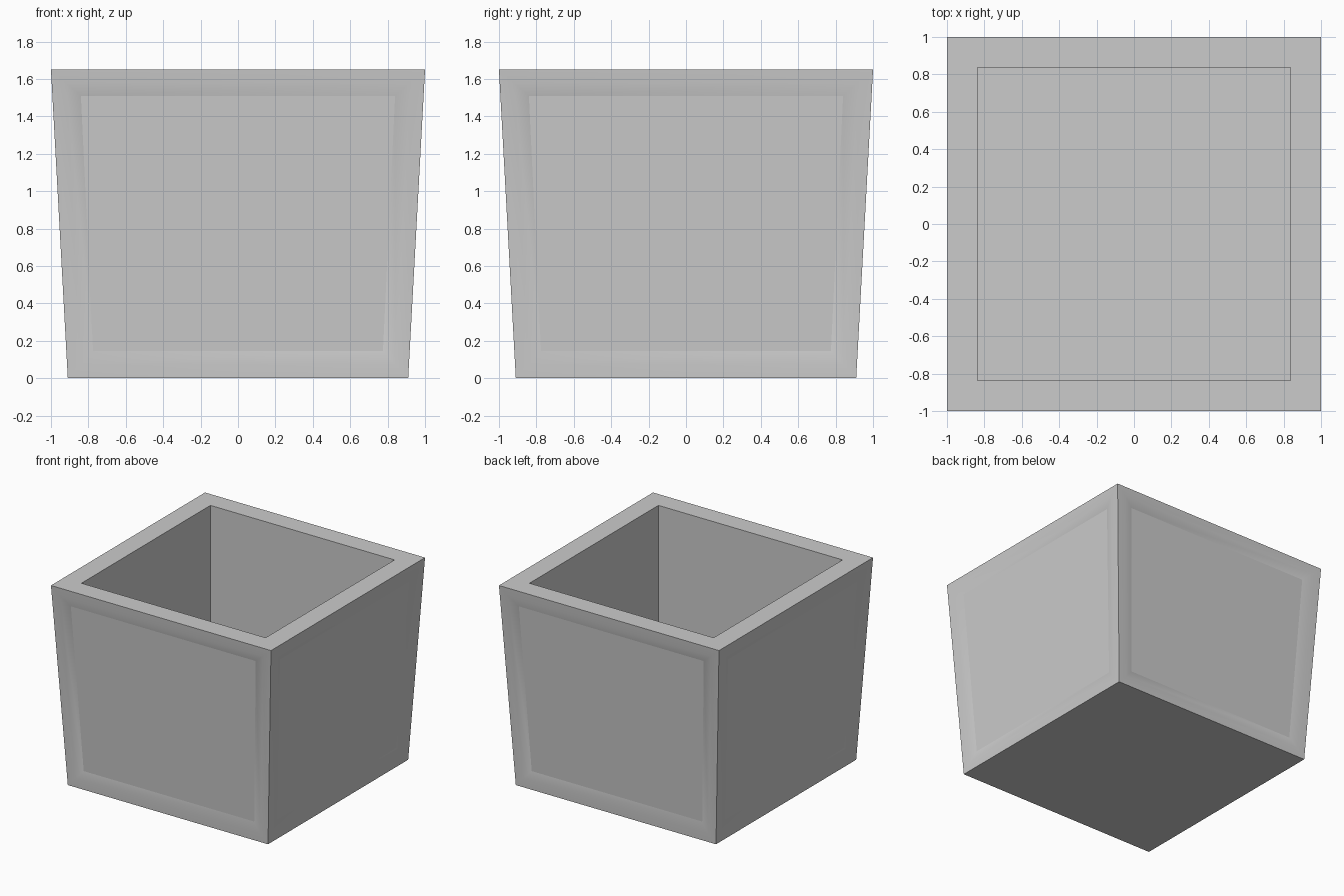
import bpy, bmesh
from mathutils import Matrix, Vector
from math import pi

if "Cube" in bpy.data.objects:
    bpy.data.objects.remove(bpy.data.objects["Cube"])

H, TOP, BOT = 1.65, 1.0, 0.91        # height, outer half widths
IN, FLOOR = 0.837, 0.145             # cavity half width and floor height

bm = bmesh.new()


def ring(t, depth, rot):
    """Four corners of a side-panel outline; t=0 outer edge, t=1 panel edge."""
    zt, zb = H - 0.14 * t, 0.145 * t
    xt, xb = TOP - 0.16 * t, BOT - 0.135 * t
    pts = []
    for x, z in ((-xb, zb), (xb, zb), (xt, zt), (-xt, zt)):
        y = BOT + (TOP - BOT) * z / H - depth
        pts.append(bm.verts.new(rot @ Vector((x, -y, z))))
    return pts


def bridge(a, b, smooth=False):
    for i in range(4):
        j = (i + 1) % 4
        bm.faces.new((a[i], a[j], b[j], b[i])).smooth = smooth


def square(half, z):
    return [bm.verts.new((x * half, y * half, z))
            for x, y in ((-1, -1), (1, -1), (1, 1), (-1, 1))]


# four tapered sides: softly bevelled frame around a flat recessed panel
for k in range(4):
    rot = Matrix.Rotation(k * pi / 2, 3, 'Z')
    rings = [ring(t, d, rot) for t, d in ((0, 0), (0.5, 0.003), (1, 0.022))]
    for a, b in zip(rings, rings[1:]):
        bridge(a, b, True)
    bm.faces.new(rings[-1])

# rim, cavity walls, cavity floor and base
outer, lip, floor = square(TOP, H), square(IN, H), square(IN, FLOOR)
bridge(outer, lip)
bridge(lip, floor)
bm.faces.new(floor)
bm.faces.new(square(BOT, 0)[::-1])

bmesh.ops.remove_doubles(bm, verts=bm.verts, dist=1e-4)
bmesh.ops.recalc_face_normals(bm, faces=bm.faces)

# sharp panel borders and box edges
for e in bm.edges:
    if not all(f.smooth for f in e.link_faces) or e.calc_face_angle(0) > 0.6:
        e.smooth = False
mesh = bpy.data.meshes.new("planter_box")
bm.to_mesh(mesh)
bm.free()
planter = bpy.data.objects.new("planter_box", mesh)
bpy.context.collection.objects.link(planter)
